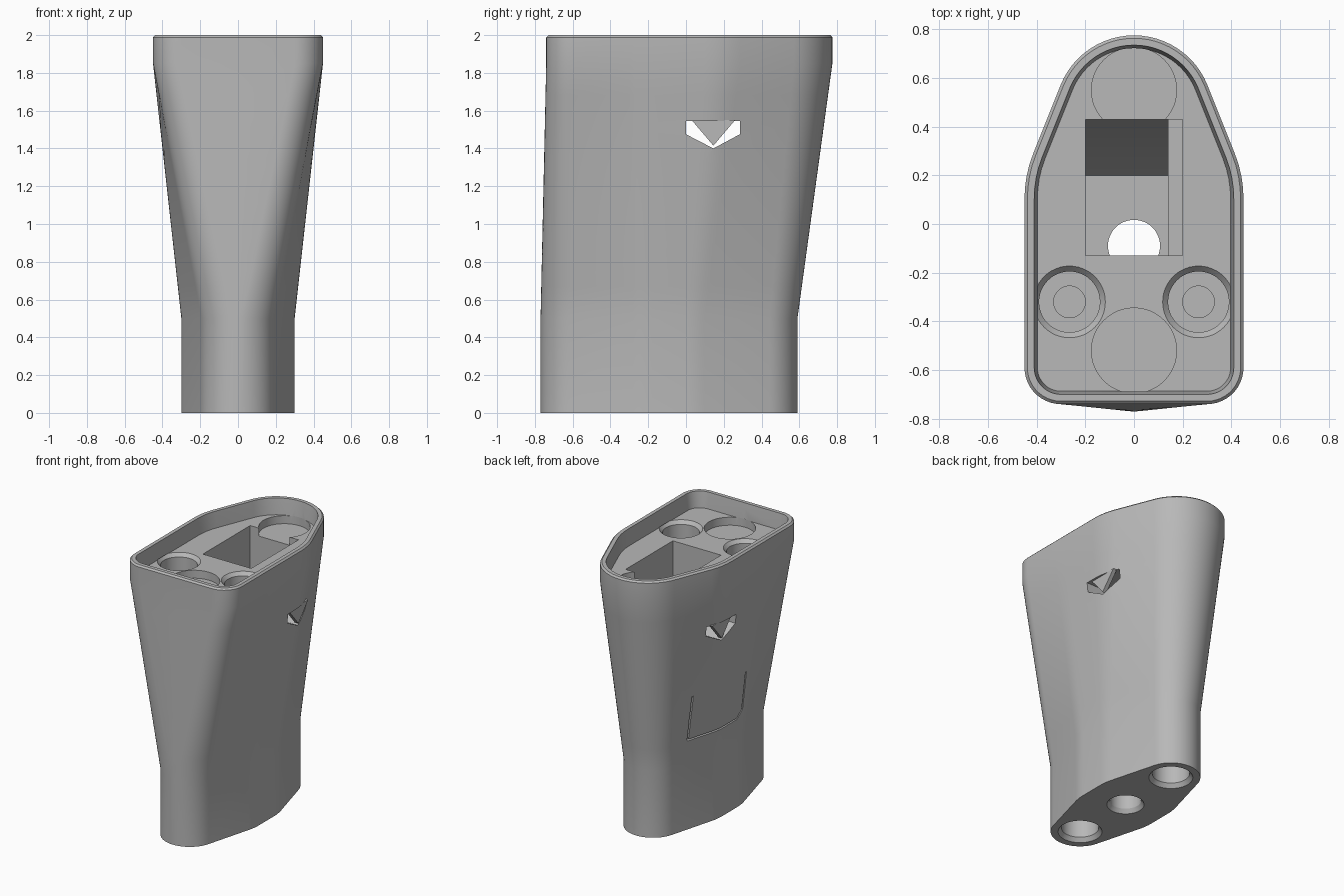
import bpy, bmesh, math
from mathutils import Vector

cube = bpy.data.objects.get("Cube")
if cube:
    bpy.data.objects.remove(cube)

grey = bpy.data.materials.new("plain_grey")
grey.use_nodes = True
colour = (0.48, 0.48, 0.48, 1)
grey.diffuse_color = colour
grey.node_tree.nodes["Principled BSDF"].inputs["Base Color"].default_value = colour


def make_object(name, bm):
    bmesh.ops.recalc_face_normals(bm, faces=bm.faces)
    mesh = bpy.data.meshes.new(name)
    bm.to_mesh(mesh)
    bm.free()
    mesh.materials.append(grey)
    obj = bpy.data.objects.new(name, mesh)
    bpy.context.collection.objects.link(obj)
    return obj


def loft(name, rings):
    """Skin a stack of equal-length rings and cap both ends."""
    bm = bmesh.new()
    rows = [[bm.verts.new(p) for p in ring] for ring in rings]
    n = len(rows[0])
    for a, b in zip(rows, rows[1:]):
        for i in range(n):
            j = (i + 1) % n
            bm.faces.new((a[i], a[j], b[j], b[i]))
    bm.faces.new(rows[0][::-1])
    bm.faces.new(rows[-1])
    return make_object(name, bm)


def arc(cx, cy, r, start, end, steps):
    angles = [math.radians(start + (end - start) * i / steps) for i in range(steps + 1)]
    return [Vector((cx + r * math.cos(a), cy + r * math.sin(a))) for a in angles]


def bend(a, b, c, steps=4):
    a, b, c = Vector(a), Vector(b), Vector(c)
    ts = [i / steps for i in range(steps + 1)]
    return [a * (1 - t) ** 2 + b * 2 * t * (1 - t) + c * t * t for t in ts]


def mirror(half):
    return half + [Vector((-p.x, p.y)) for p in half[-2:0:-1]]


def inset(loop, d):
    out = []
    for i, p in enumerate(loop):
        t = (loop[(i + 1) % len(loop)] - loop[i - 1]).normalized()
        out.append(p + Vector((-t.y, t.x)) * d)
    return out


def lift(loop, z):
    return [(p.x, p.y, z) for p in loop]


def turned(name, x, y, profile, steps=48):
    """Round solid from (radius, height) pairs."""
    return loft(name, [lift(arc(x, y, r, 0, 360, steps)[:-1], z) for r, z in profile])


def prism(name, outline, x0, x1):
    """Side outline in (y, z), extruded along x."""
    return loft(name, [[(x, y, z) for y, z in outline] for x in (x0, x1)])


# Body: narrow stem blending into the wide head
stem = mirror(arc(0, -0.57, 0.2, -90, -15, 12)
              + bend((0.286, -0.28), (0.3, -0.23), (0.3, -0.18))
              + bend((0.3, 0), (0.3, 0.05), (0.287, 0.098))
              + arc(0, 0.39, 0.2, 15, 90, 12))
head = mirror([Vector((0, -0.74))] + arc(0.3, -0.59, 0.15, -90, 0, 11)
              + bend((0.45, -0.3), (0.45, -0.25), (0.45, -0.2))
              + bend((0.45, 0.1), (0.45, 0.2), (0.415, 0.287))
              + arc(0, 0.45, 0.325, 22, 90, 12))
rings = [lift(stem, 0)]
for k in range(9):
    t = k / 8
    rings.append(lift([a.lerp(b, t) for a, b in zip(stem, head)], 0.5 + 1.35 * t))
floor = 1.88
rings += [lift(head, 1.988), lift(inset(head, 0.012), 2), lift(inset(head, 0.04), 2),
          lift(inset(head, 0.045), 1.96), lift(inset(head, 0.053), floor)]
body = loft("body", rings)

# Pockets and openings
cutters = []
for y in (0.55, -0.52):
    cutters.append(turned("shallow_pocket", 0, y, [(0.175, floor - 0.06), (0.175, floor + 0.004)]))
for x in (-0.265, 0.265):
    cutters.append(turned("deep_pocket", x, -0.32,
                          [(0.125, floor - 0.2), (0.125, floor - 0.025), (0.15, floor + 0.003)]))
    cutters.append(turned("pocket_dimple", x, -0.32, [(0.065, floor - 0.21), (0.065, floor - 0.19)]))
cutters.append(prism("upper_cavity", [(-0.13, 1.95), (-0.13, 1.3), (0.43, 1.3), (0.43, 1.95)], -0.2, 0.2))
cutters.append(prism("lower_cavity", [(-0.13, 1.4), (-0.13, 0.45), (0.2, 0.45),
                                      (0.25, 0.55), (0.43, 1), (0.43, 1.4)], -0.2, 0.14))
cutters.append(turned("centre_hole", 0, -0.09, [(0.133, -0.01), (0.107, 0.03), (0.107, 0.6)]))
for y in (0.39, -0.57):
    cutters.append(turned("end_hole", 0, y, [(0.157, -0.01), (0.127, 0.03), (0.127, 0.4)]))

# Arrow-shaped side windows
window = [(0, 1.545), (0, 1.475), (0.145, 1.4), (0.285, 1.475), (0.285, 1.545)]
cutters.append(prism("window_cut", window, -0.6, 0.6))


# U-shaped slit on the right side
def slit(y0, y1, z0, z1):
    cutters.append(prism("slit_cut", [(y0, z0), (y1, z0), (y1, z1), (y0, z1)], -0.5, -0.215))


slit(-0.206, -0.194, 0.73, 1.02)
slit(0.324, 0.336, 0.68, 1.02)
slit(-0.15, 0.33, 0.674, 0.686)
cutters.append(prism("slit_corner", [(-0.206, 0.735), (-0.194, 0.735),
                                     (-0.145, 0.686), (-0.15, 0.674)], -0.5, -0.215))

bpy.ops.object.select_all(action='DESELECT')
bpy.context.view_layer.objects.active = body
body.select_set(True)
for cutter in cutters:
    mod = body.modifiers.new(cutter.name, 'BOOLEAN')
    mod.operation = 'DIFFERENCE'
    mod.solver = 'EXACT'
    mod.object = cutter
    bpy.ops.object.modifier_apply(modifier=mod.name)
    bpy.data.objects.remove(cutter)
bpy.ops.object.shade_smooth_by_angle(angle=math.radians(28))

# Pointed tabs hanging inside the windows
for side, name in ((1, "left_window_tab"), (-1, "right_window_tab")):
    prism(name, [(0.03, 1.55), (0.26, 1.55), (0.145, 1.415)], side * 0.37, side * 0.4)
